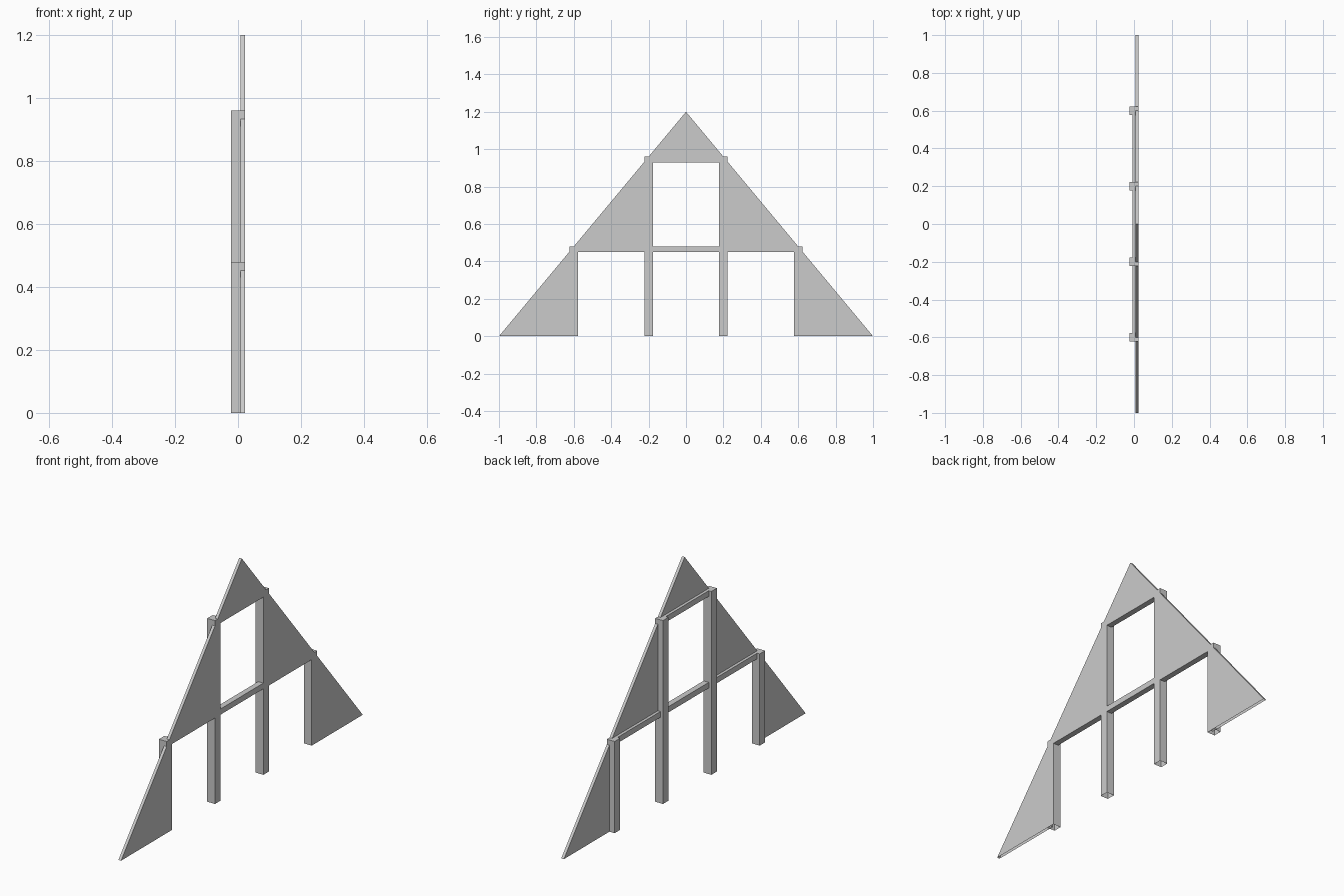
import bpy
import bmesh

cube = bpy.data.objects.get("Cube")
if cube:
    bpy.data.objects.remove(cube, do_unlink=True)

grey = bpy.data.materials.new("plain_grey")
grey.use_nodes = True
grey.diffuse_color = (0.6, 0.6, 0.6, 1)
grey.node_tree.nodes["Principled BSDF"].inputs["Base Color"].default_value = (0.6, 0.6, 0.6, 1)

HALF = 0.0225      # half of a post's width; all parts are flush at x = HALF
BEAM = 0.03        # square beam section
PANEL = 0.015      # panel thickness
INNER, OUTER, APEX = 0.2, 0.6, 1.2


def slope(y):
    """Height of the roof line at y."""
    return APEX * (1 - abs(y))


def prism(name, outline, x0, x1, open_base=False):
    """Extrude a (y, z) outline from x0 to x1, optionally without its ground face."""
    bm = bmesh.new()
    face = bm.faces.new([bm.verts.new((x0, y, z)) for y, z in outline])
    new = bmesh.ops.extrude_face_region(bm, geom=[face], use_keep_orig=True)
    for v in new["geom"]:
        if isinstance(v, bmesh.types.BMVert):
            v.co.x = x1
    bmesh.ops.recalc_face_normals(bm, faces=bm.faces)
    if open_base:
        base = [f for f in bm.faces if all(v.co.z < 0.001 for v in f.verts)]
        bmesh.ops.delete(bm, geom=base, context="FACES")
    mesh = bpy.data.meshes.new(name)
    bm.to_mesh(mesh)
    bm.free()
    mesh.materials.append(grey)
    obj = bpy.data.objects.new(name, mesh)
    bpy.context.collection.objects.link(obj)
    return obj


def rect(y0, y1, z0, z1):
    return [(y0, z0), (y1, z0), (y1, z1), (y0, z1)]


low, high = slope(OUTER), slope(INNER)

# Posts and side panels, mirrored front to back
for side, s in (("front", -1), ("back", 1)):
    for label, y in (("inner", INNER), ("outer", OUTER)):
        prism(f"{side}_{label}_post",
              rect(s * y - HALF, s * y + HALF, 0, slope(y)), -HALF, HALF, True)
    prism(f"{side}_lower_panel",
          [(s, 0), (s * OUTER, 0), (s * OUTER, low)], HALF - PANEL, HALF, True)
    prism(f"{side}_middle_panel",
          [(s * OUTER, low - BEAM), (s * INNER, low - BEAM),
           (s * INNER, high), (s * OUTER, low)], HALF - PANEL, HALF)

# Cross beams
for label, y, top in (("lower", OUTER, low), ("upper", INNER, high)):
    prism(f"{label}_beam", rect(-y, y, top - BEAM, top), HALF - BEAM, HALF)

# Gable panel at the peak
prism("top_panel",
      [(-INNER, high - BEAM), (INNER, high - BEAM), (INNER, high),
       (0, APEX), (-INNER, high)], HALF - PANEL, HALF)
